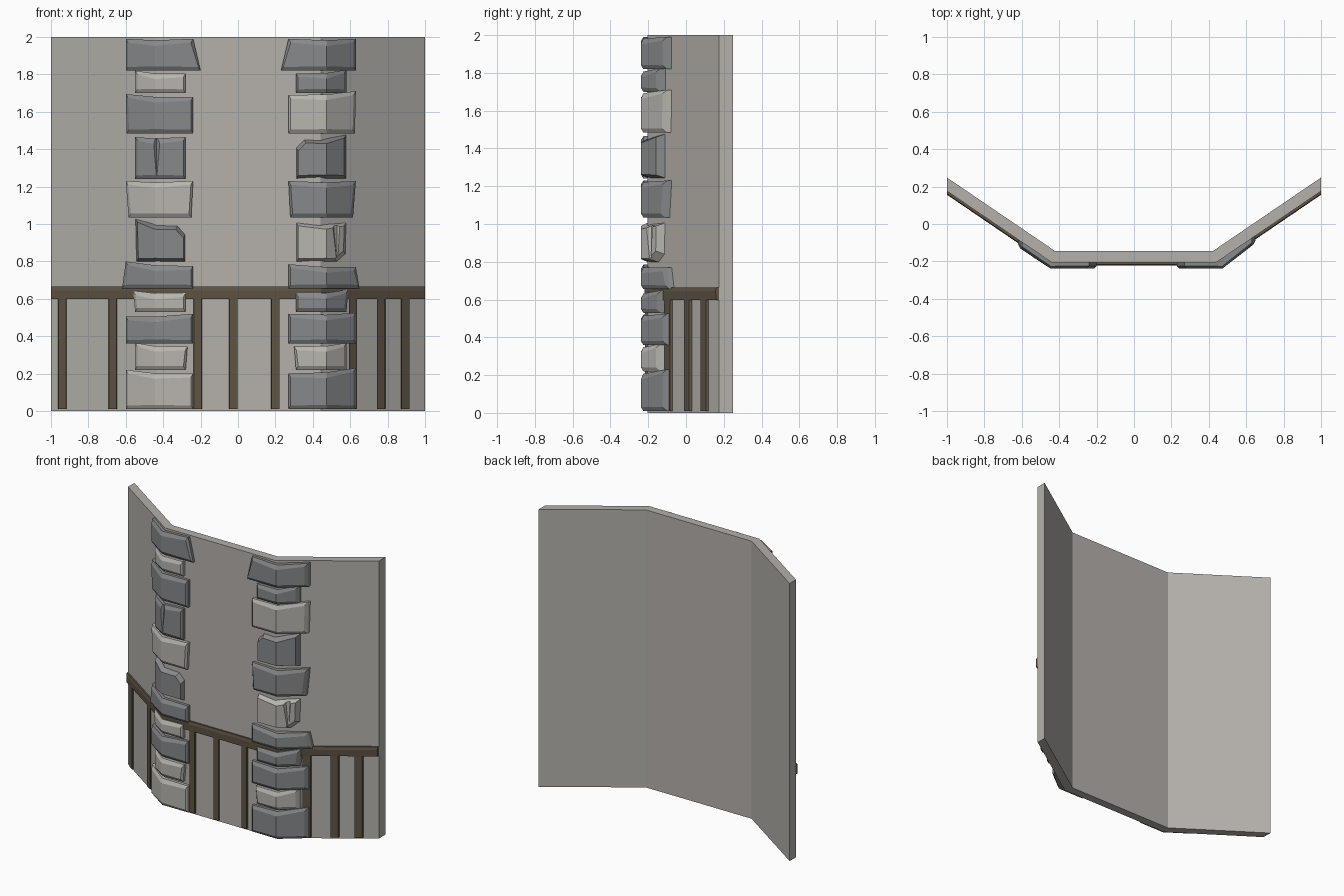
import bpy, bmesh
from mathutils import Vector

if "Cube" in bpy.data.objects:
    bpy.data.objects.remove(bpy.data.objects["Cube"])

CORNER, FRONT, SLOPE = 0.44, -0.205, 0.68   # folded wall: bend x, front y, side slope


def material(name, rgb):
    m = bpy.data.materials.new(name)
    m.diffuse_color = (*rgb, 1)
    m.use_nodes = True
    m.node_tree.nodes["Principled BSDF"].inputs["Base Color"].default_value = m.diffuse_color
    return m


PLASTER = material("warm_grey_plaster", (0.46, 0.44, 0.41))
LIGHT = material("light_stone", (0.48, 0.465, 0.43))
DARK = material("dark_stone", (0.245, 0.25, 0.255))
WOOD = material("brown_wood", (0.115, 0.09, 0.062))


def on_wall(x, off, z):
    """Point lifted by off from the front of the folded wall."""
    side = FRONT + SLOPE * (abs(x) - CORNER) - 1.21 * off
    return Vector((x, max(FRONT - off, side), z))


def loft(name, rings, mat, split=None, chamfer=None):
    """Closed solid through equal rings; optional end crease and bevelled corner."""
    bm = bmesh.new()
    vs = [[bm.verts.new(p) for p in r] for r in rings]
    n = len(rings[0])
    for a, b in zip(vs, vs[1:]):
        for i in range(n):
            j = (i + 1) % n
            bm.faces.new((a[i], a[j], b[j], b[i]))
    for end in (vs[0], vs[-1]):
        bm.faces.new(end)
        if split:
            bmesh.ops.connect_verts(bm, verts=[end[split[0]], end[split[1]]])
    if chamfer is not None:
        edge = bm.edges.get((vs[0][chamfer], vs[-1][chamfer]))
        bmesh.ops.bevel(bm, geom=[edge], offset=0.04, segments=1,
                        affect='EDGES', profile=0.5)
    bmesh.ops.recalc_face_normals(bm, faces=bm.faces)
    me = bpy.data.meshes.new(name)
    bm.to_mesh(me)
    bm.free()
    me.materials.append(mat)
    ob = bpy.data.objects.new(name, me)
    bpy.context.collection.objects.link(ob)
    return ob


def sweep(name, profile, mat):
    """Sweep an (offset, z) profile along the folded wall."""
    rings = []
    for s, end in ((-1, True), (-1, False), (1, False), (1, True)):
        rings.append([on_wall(s * (1 if end else CORNER + 0.31 * o), o, z)
                      for o, z in profile])
    return loft(name, rings, mat)


# Wall and chair rail
sweep("wall", [(0, 0), (-0.06, 0), (-0.06, 2), (0, 2)], PLASTER)
sweep("rail", [(-0.005, 0.598), (0.013, 0.598), (0.016, 0.645),
               (0.012, 0.665), (-0.005, 0.665)], WOOD)

# Wainscot posts
for k, x in enumerate((-0.94, -0.67, -0.215, -0.025, 0.2, 0.615, 0.765, 0.895)):
    rings = []
    for z in (0.01, 0.6):
        rings.append([on_wall(x - 0.023, -0.005, z), on_wall(x - 0.021, 0.011, z),
                      on_wall(x + 0.021, 0.011, z), on_wall(x + 0.023, -0.005, z)])
    loft(f"post_{k + 1}", rings, WOOD)

# Corner stones per course: z low, z high, outer x low/high, inner x low/high
COURSES = [
    (0.01, 0.21, .60, .60, .24, .24), (0.22, 0.355, .55, .55, .28, .27),
    (0.36, 0.52, .60, .60, .24, .24), (0.53, 0.64, .55, .56, .28, .28),
    (0.655, 0.785, .62, .60, .24, .24), (0.795, 1.01, .545, .55, .28, .28),
    (1.035, 1.23, .585, .60, .25, .24), (1.24, 1.465, .55, .55, .28, .28),
    (1.485, 1.69, .595, .60, .24, .24), (1.70, 1.815, .55, .55, .28, .28),
    (1.82, 1.99, .60, .60, .20, .24)]
# Height change of the top at (outer, inner) end, in hundredths
SKEW = {-1: [(1, -1), (1, -1), (-1.5, 0), (0, -1), (1.5, -1), (2, -2), (0, 0), (0, 0),
             (0.5, -1), (0.5, -1), (0, 0)],
        1: [(2, -1), (1, -1), (0.5, 0), (1, -1), (-1.5, 0), (0, 0), (0, 0), (1.5, -1),
            (2, 0), (1, -1), (0, 0)]}
TONE = {-1: "LLDLDDLDDLD", 1: "DLDDDLDDLDD"}
CHAMFER = {(-1, 5): 3, (1, 7): 3, (1, 5): 0}
CRACK = {(-1, 7): (-0.435, 1.26, 1.50), (1, 5): (0.53, 0.80, 1.03)}

for side, label in ((-1, "left"), (1, "right")):
    shift = 0.03 if side > 0 else 0.0
    bend = 0.445 + 0.027 * (side > 0)
    for k, (z0, z1, ob, ot, ib, it) in enumerate(COURSES):
        do, di = (v / 100 for v in SKEW[side][k])
        zm = z1 + (do + di) / 2 - 0.008
        # outer low, bend low, inner low, inner high, bend high, outer high
        base = [(ob + shift, z0), (bend, z0), (ib + shift, z0),
                (it + shift, z1 + di), (bend, zm), (ot + shift, z1 + do)]
        inset = [(-.012, .02), (0, .022), (.012, .02),
                 (.012, -.02), (0, -.03), (-.012, -.02)]
        back = [on_wall(side * x, -0.008, z) for x, z in base]
        mid = [on_wall(side * x, 0.02, z) for x, z in base]
        front = [on_wall(side * (x + dx), 0.033, z + dz)
                 for (x, z), (dx, dz) in zip(base, inset)]
        for i in (1, 4):
            mid[i].y, front[i].y = -0.226, -0.239
        ch = CHAMFER.get((side, k))
        stone = loft(f"{label}_stone_{k + 1}",
                     [back, front] if ch is not None else [back, mid, front],
                     LIGHT if TONE[side][k] == "L" else DARK, split=(1, 4), chamfer=ch)
        # Wedge-shaped crack tapering down the stone
        if (side, k) in CRACK:
            cx, cz0, cz1 = CRACK[side, k]
            y = on_wall(cx, 0.033, 0).y
            rings = []
            for z, w, d in ((cz0, 0.002, 0.002), (cz1, 0.028, 0.022)):
                rings.append([(cx - w, y - 0.03, z), (cx + w, y - 0.03, z),
                              (cx + w * 0.8, y, z), (cx, y + d, z), (cx - w * 0.8, y, z)])
            cutter = loft("crack_cutter", rings, stone.data.materials[0])
            cutter.hide_render = True
            cutter.hide_viewport = False
            mod = stone.modifiers.new("crack", 'BOOLEAN')
            mod.operation, mod.object, mod.solver = 'DIFFERENCE', cutter, 'EXACT'
